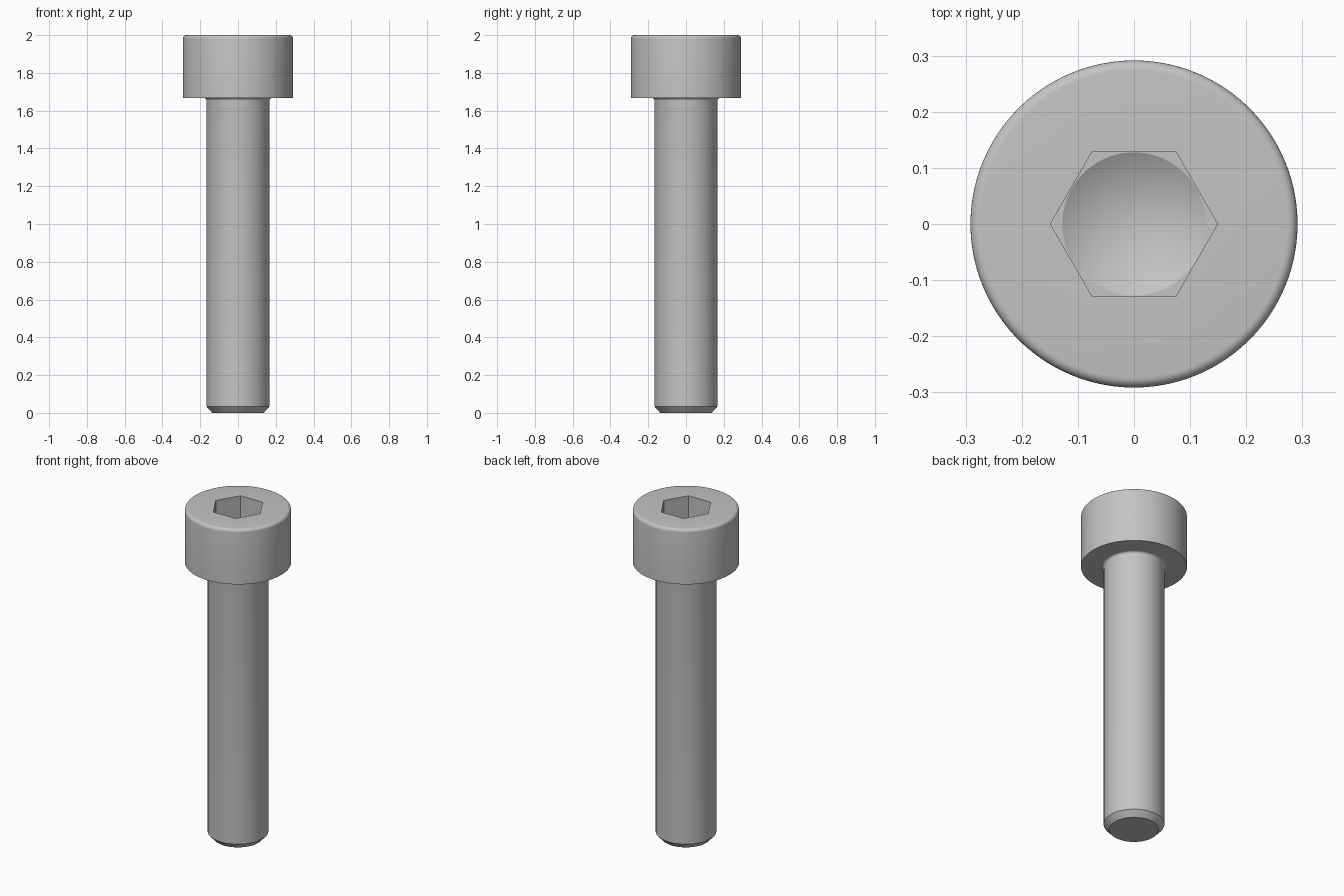
import bpy, bmesh
from math import cos, sin, pi, radians

cube = bpy.data.objects.get("Cube")
if cube:
    bpy.data.objects.remove(cube)

SIDES = 96
HEAD_R, SHANK_R, HEAD_Z = 0.2915, 0.1667, 1.667
HEX_APOTHEM, SOCKET_Z = 0.129, 1.833


def arc(cr, cz, radius, start, end, steps=6):
    """Points of a fillet, angles in degrees."""
    angles = [radians(start + (end - start) * i / steps) for i in range(steps + 1)]
    return [(cr + radius * cos(a), cz + radius * sin(a), False) for a in angles]


# Profile from bottom tip to socket floor: radius, height, hexagonal or round
TOP_F, NECK_F = 0.018, 0.014
profile = [(0.136, 0, False), (SHANK_R, 0.034, False)]
profile += arc(SHANK_R + NECK_F, HEAD_Z - NECK_F, NECK_F, 180, 90)
profile += [(HEAD_R, HEAD_Z, False)]
profile += arc(HEAD_R - TOP_F, 2 - TOP_F, TOP_F, 0, 90)
profile += [(HEX_APOTHEM, 2, True), (HEX_APOTHEM, SOCKET_Z, True),
            (HEX_APOTHEM * 0.99, SOCKET_Z, False)]


def ring(bm, r, z, is_hex):
    verts = []
    for i in range(SIDES):
        a = 2 * pi * i / SIDES
        d = r / cos(a % (pi / 3) - pi / 6) if is_hex else r
        verts.append(bm.verts.new((d * cos(a), d * sin(a), z)))
    return verts


# Loft the rings into one closed screw body
bm = bmesh.new()
rings = [ring(bm, *p) for p in profile]
for low, high in zip(rings, rings[1:]):
    for i in range(SIDES):
        j = (i + 1) % SIDES
        bm.faces.new((low[i], low[j], high[j], high[i]))

# Flat tip, and drill-point cone in the socket floor
bm.faces.new(rings[0][::-1])
apex = bm.verts.new((0, 0, SOCKET_Z - 0.074))
for i in range(SIDES):
    bm.faces.new((rings[-1][i], rings[-1][(i + 1) % SIDES], apex))
bmesh.ops.recalc_face_normals(bm, faces=bm.faces[:])

mesh = bpy.data.meshes.new("socket_head_screw")
bm.to_mesh(mesh)
bm.free()
screw = bpy.data.objects.new("socket_head_screw", mesh)
bpy.context.collection.objects.link(screw)

# Plain grey steel
steel = bpy.data.materials.new("grey_steel")
steel.use_nodes = True
color = (0.55, 0.55, 0.55, 1)
steel.diffuse_color = color
steel.node_tree.nodes["Principled BSDF"].inputs["Base Color"].default_value = color
mesh.materials.append(steel)

bpy.ops.object.select_all(action='DESELECT')
screw.select_set(True)
bpy.context.view_layer.objects.active = screw
bpy.ops.object.shade_smooth_by_angle(angle=radians(25))
